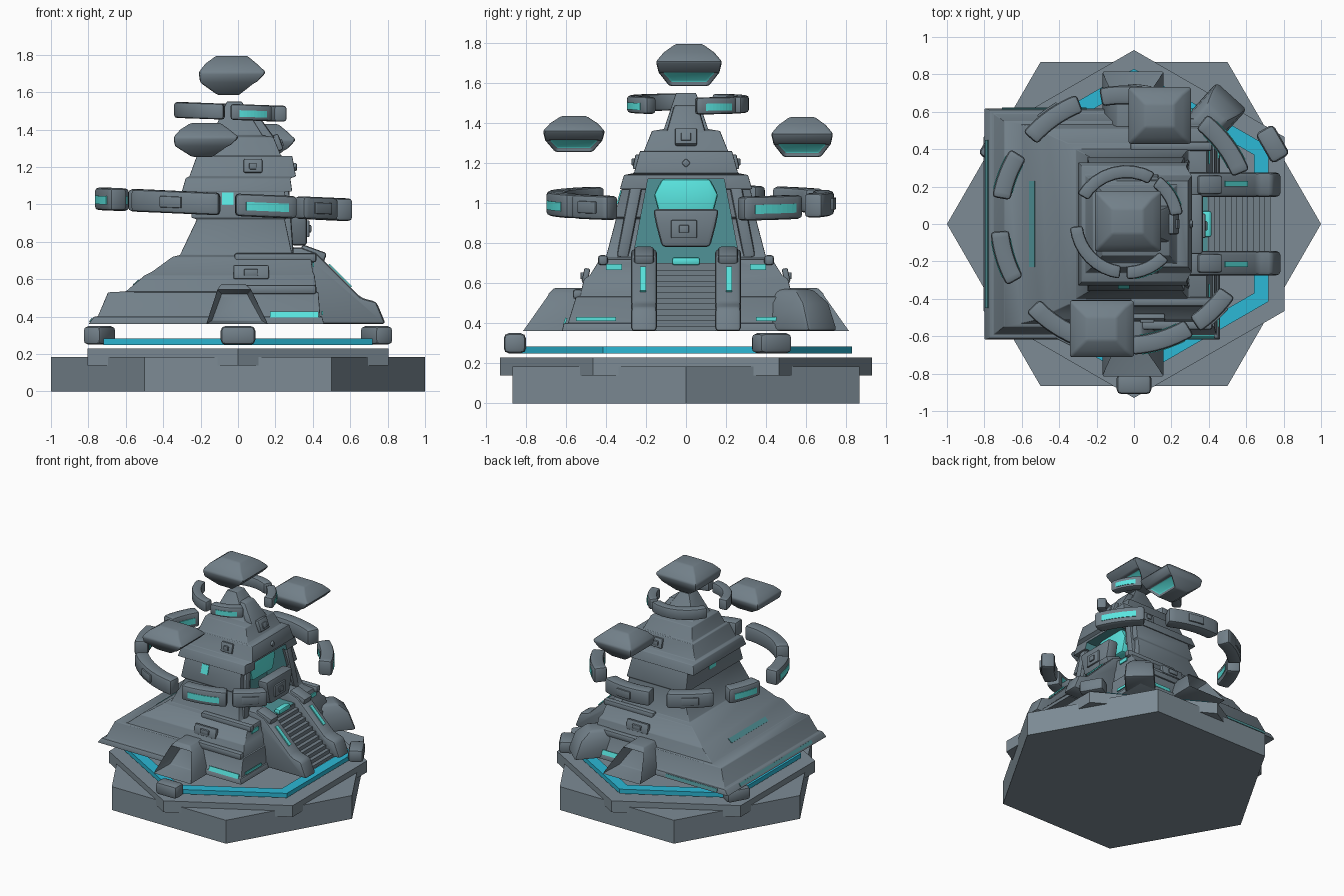
import bpy, bmesh
from math import sin, cos, radians, pi

cube = bpy.data.objects.get("Cube")
if cube:
    bpy.data.objects.remove(cube, do_unlink=True)


def material(name, r, g, b):
    m = bpy.data.materials.new(name)
    m.use_nodes = True
    m.diffuse_color = (r, g, b, 1)
    bsdf = next(n for n in m.node_tree.nodes if n.type == 'BSDF_PRINCIPLED')
    bsdf.inputs["Base Color"].default_value = (r, g, b, 1)
    return m


BASE = material("base grey", 0.205, 0.26, 0.30)
STONE = material("stone grey", 0.168, 0.215, 0.25)
BLUE = material("ring blue", 0.025, 0.48, 0.67)
GLOW = material("turquoise glow", 0.10, 0.78, 0.74)
TEAL = material("dark teal", 0.08, 0.29, 0.31)


def finish(name, bm, mat, bevel=0.0):
    bmesh.ops.recalc_face_normals(bm, faces=bm.faces)
    me = bpy.data.meshes.new(name)
    bm.to_mesh(me)
    bm.free()
    for m in (mat if isinstance(mat, tuple) else (mat,)):
        me.materials.append(m)
    ob = bpy.data.objects.new(name, me)
    bpy.context.collection.objects.link(ob)
    bpy.ops.object.select_all(action='DESELECT')
    ob.select_set(True)
    bpy.context.view_layer.objects.active = ob
    if bevel:
        mod = ob.modifiers.new("Bevel", 'BEVEL')
        mod.width, mod.segments, mod.limit_method = bevel, 2, 'ANGLE'
        bpy.ops.object.modifier_apply(modifier=mod.name)
        bpy.ops.object.shade_smooth_by_angle(angle=radians(32))
    return ob


def loft_mesh(rings):
    """Skin a list of equal rings and cap both ends."""
    bm = bmesh.new()
    vs = [[bm.verts.new(p) for p in ring] for ring in rings]
    n = len(vs[0])
    for a, b in zip(vs, vs[1:]):
        for i in range(n):
            j = (i + 1) % n
            bm.faces.new((a[i], a[j], b[j], b[i]))
    bm.faces.new(vs[0])
    bm.faces.new(vs[-1])
    bmesh.ops.recalc_face_normals(bm, faces=bm.faces)
    return bm


def loft(name, rings, mat=STONE, bevel=0.0):
    return finish(name, loft_mesh(rings), mat, bevel)


def rect(z, x0, x1, y0, y1):
    return [(x0, y0, z), (x1, y0, z), (x1, y1, z), (x0, y1, z)]


def hexagon(name, r, start, z0, z1, mat):
    ring = lambda z: [(r * cos(start + i * pi / 3), r * sin(start + i * pi / 3), z) for i in range(6)]
    return loft(name, [ring(z0), ring(z1)], mat)


def arc(name, centre, r, a0, a1, z, w, h, mat=STONE, steps=8, tilt=0.0, bevel=0.0):
    """Curved bar of box section; tilt lowers it toward +x."""
    rings = []
    for i in range(steps + 1):
        a = radians(a0 + (a1 - a0) * i / steps)
        zz = z - tilt * cos(a)
        rings.append([(centre[0] + (r + dr * w / 2) * cos(a), centre[1] + (r + dr * w / 2) * sin(a),
                       zz + dz * h / 2) for dr, dz in ((-1, -1), (1, -1), (1, 1), (-1, 1))])
    return loft(name, rings, mat, bevel)


def box(name, loc, size, mat=STONE, rot=(0, 0, 0), bevel=0.0):
    bm = bmesh.new()
    bmesh.ops.create_cube(bm, size=1)
    bmesh.ops.scale(bm, vec=size, verts=bm.verts)
    ob = finish(name, bm, mat, bevel)
    ob.location = loc
    ob.rotation_euler = [radians(a) for a in rot]
    return ob


# Hexagonal base, floating blue ring and its three clamps
hexagon("base_slab", 1.0, 0, 0, 0.185, BASE)
hexagon("upper_slab", 0.93, pi / 2, 0.14, 0.23, BASE)
arc("blue_ring", (0, 0), 0.785, 90, 450, 0.267, 0.09, 0.035, BLUE, steps=6)
for a in (-90, 30, 150):
    box("ring_clamp", (0.855 * cos(radians(a)), 0.855 * sin(radians(a)), 0.30),
        (0.11, 0.185, 0.10), rot=(0, 0, a), bevel=0.025)

# Stepped temple body: height, back x, front x, half depth
tiers = [
    (0.36, -0.80, 0.46, 0.62), (0.40, -0.77, 0.45, 0.61), (0.40, -0.75, 0.44, 0.59),
    (0.53, -0.695, 0.43, 0.55), (0.535, -0.60, 0.42, 0.53), (0.62, -0.50, 0.41, 0.51),
    (0.64, -0.46, 0.40, 0.48), (0.72, -0.35, 0.39, 0.43), (0.73, -0.31, 0.29, 0.40),
    (0.92, -0.22, 0.25, 0.35), (0.93, -0.25, 0.27, 0.36), (1.07, -0.24, 0.25, 0.32),
    (1.07, -0.30, 0.29, 0.33), (1.14, -0.28, 0.28, 0.31), (1.15, -0.26, 0.31, 0.26),
    (1.26, -0.22, 0.29, 0.23), (1.26, -0.20, 0.23, 0.21), (1.36, -0.17, 0.19, 0.17),
    (1.37, -0.14, 0.13, 0.11), (1.55, -0.06, 0.02, 0.05)]
body = loft("temple_body", [rect(z, a, b, -d, d) for z, a, b, d in tiers], STONE, 0.008)

# Doorway cut into the stair side
door = lambda x: [(x, -0.27, 0.70), (x, 0.27, 0.70), (x, 0.19, 1.12), (x, -0.19, 1.12)]
cutter = loft("doorway_cutter", [door(0.08), door(0.7)], TEAL)
cutter.hide_render = True
bpy.context.view_layer.objects.active = body
cut = body.modifiers.new("Doorway", 'BOOLEAN')
cut.object, cut.operation, cut.solver = cutter, 'DIFFERENCE', 'EXACT'
cut.material_mode = 'TRANSFER'
bpy.ops.object.modifier_apply(modifier=cut.name)
bpy.data.objects.remove(cutter, do_unlink=True)


def shield(x, z0, z1, w_low, w_mid, w_top):
    zm = z0 + (z1 - z0) * 0.6
    return [(x, -w_low, z0), (x, w_low, z0), (x, w_mid, zm), (x, w_top, z1), (x, -w_top, z1), (x, -w_mid, zm)]


# Glowing window, floating door panel and threshold light
loft("door_window", [shield(x, 0.93, 1.12, 0.13, 0.16, 0.12) for x in (0.10, 0.22)], GLOW, 0.015)
loft("door_panel", [shield(x, 0.78, 0.97, 0.12, 0.15, 0.165) for x in (0.28, 0.37)], STONE, 0.02)
box("door_emblem_plate", (0.372, -0.01, 0.87), (0.02, 0.13, 0.09), bevel=0.006)
box("door_emblem_core", (0.382, -0.01, 0.87), (0.02, 0.05, 0.04), bevel=0.005)
box("threshold_light", (0.39, 0, 0.71), (0.05, 0.14, 0.04), GLOW, bevel=0.012)

# Staircase
count = 12
for i in range(count):
    top = 0.385 + 0.31 * i / (count - 1)
    front = 0.73 - 0.33 * i / (count - 1)
    box("stair_step", ((front + 0.34) / 2, 0, (top + 0.36) / 2), (front - 0.34, 0.30, top - 0.36))

# Things on both sides of the stairs
rail = [(0.25, 0.36), (0.79, 0.36), (0.74, 0.48), (0.66, 0.50), (0.42, 0.74), (0.34, 0.77), (0.25, 0.77)]
for s in (-1, 1):
    loft("stair_rail", [[(x, s * y, z) for x, z in rail] for y in (0.145, 0.275)], STONE, 0.02)
    box("rail_cap", (0.40, s * 0.21, 0.735), (0.14, 0.10, 0.06), rot=(0, 20, 0), bevel=0.015)
    box("rail_light", (0.547, s * 0.215, 0.62), (0.17, 0.03, 0.008), GLOW, (0, 45, 0))
    box("terrace_light", (0.402, s * 0.36, 0.68), (0.008, 0.08, 0.03), GLOW)
    box("terrace_strip", (0.451, s * 0.45, 0.42), (0.008, 0.20, 0.02), GLOW)
    box("door_buttress", (0.25, s * 0.28, 0.92), (0.07, 0.06, 0.40), rot=(s * 11, -4, 0), bevel=0.015)

# Side porches with a recessed dark opening
for s in (-1, 1):
    bm = loft_mesh([rect(0.36, -0.17, 0.16, s * 0.82, s * 0.42),
                    rect(0.545, -0.11, 0.07, s * 0.69, s * 0.42),
                    rect(0.575, -0.09, 0.04, s * 0.66, s * 0.42)])
    front = max((f for f in bm.faces if f.calc_center_median().z < 0.5), key=lambda f: f.normal.y * s)
    bmesh.ops.inset_region(bm, faces=[front], thickness=0.035)
    bmesh.ops.translate(bm, vec=(0, -s * 0.16, 0), verts=front.verts)
    finish("side_porch", bm, STONE, 0.008)
    box("porch_side_light", (0.30, s * 0.603, 0.41), (0.26, 0.01, 0.035), GLOW, (s * 18, 0, 0))
    # Emblem panels and bars on the terraces
    for x, y, z, w in ((0.07, 0.50, 0.637, 0.19), (0.08, 0.245, 1.205, 0.10)):
        box("wall_panel", (x, s * y, z), (w, 0.03, 0.075), rot=(s * 12, 0, 0), bevel=0.008)
        box("wall_panel_core", (x, s * (y + 0.012), z), (w * 0.4, 0.03, 0.035), bevel=0.005)
    for y, z in ((0.54, 0.545), (0.415, 0.715)):
        box("terrace_bar", (0.20, s * y, z), (0.44, 0.05, 0.05), bevel=0.015)

# Diagonal corner shelter beside the stairs
shelter = loft("corner_shelter", [rect(0.36, -0.20, 0.16, -0.11, 0.11), rect(0.50, -0.20, 0.11, -0.10, 0.10),
                                  rect(0.57, -0.20, 0.03, -0.07, 0.07)], STONE, 0.02)
shelter.location, shelter.rotation_euler = (0.42, 0.57, 0), (0, 0, radians(48))

# Slits and windows on the walls
box("wall_slit", (-0.055, -0.333, 1.03), (0.06, 0.009, 0.07), GLOW, (-16, 0, 0))
box("rear_slit", (-0.545, 0, 0.582), (0.04, 0.46, 0.008), TEAL, (0, -42, 0))
box("rear_low_strip", (-0.786, 0, 0.382), (0.008, 0.90, 0.024), TEAL, (0, 37, 0))
box("rear_side_strip", (-0.48, 0.616, 0.382), (0.45, 0.008, 0.024), TEAL, (14, 0, 0))
box("rear_window", (-0.244, 0.02, 1.03), (0.009, 0.08, 0.05), GLOW, (0, 4, 0))

# Upper details on the stair side
box("upper_panel", (0.21, 0, 1.33), (0.04, 0.11, 0.09), rot=(0, -20, 0), bevel=0.01)
box("upper_panel_core", (0.23, 0, 1.33), (0.02, 0.05, 0.04), rot=(0, -20, 0), bevel=0.005)
loft("crown_wedge", [rect(1.35, 0, 0.20, -0.10, 0.10), rect(1.49, 0, 0.10, -0.06, 0.06)], STONE, 0.015)
box("lintel_stud", (0.30, 0, 1.20), (0.03, 0.035, 0.035), rot=(45, 0, 0), bevel=0.008)

# Large broken ring: start angle, end angle, lit
CENTRE = (-0.05, 0.02)
for a0, a1, lit in ((111, 139, 0), (148, 170, 1), (185, 209, 1), (223, 266, 0),
                    (273, 301, 1), (304, 325, 0), (22, 52, 1), (66, 101, 0)):
    arc("ring_segment", CENTRE, 0.67, a0, a1, 1.0, 0.10, 0.12, tilt=0.03, bevel=0.02)
    pad = (a1 - a0) * 0.16
    if lit:
        for r in (0.62, 0.72):
            arc("ring_light", CENTRE, r, a0 + pad, a1 - pad, 0.995, 0.008, 0.045, GLOW, tilt=0.03)
    else:
        mid = (a0 + a1) / 2
        arc("ring_plate", CENTRE, 0.72, mid - 5, mid + 5, 1.0, 0.02, 0.06, tilt=0.03, bevel=0.005)

# Small broken ring around the peak
for a0, a1, lit in ((60, 150, 0), (185, 263, 0), (270, 318, 1), (8, 54, 1)):
    arc("crown_segment", (-0.04, 0.01), 0.27, a0, a1, 1.495, 0.07, 0.085, tilt=0.01, bevel=0.015)
    if lit:
        arc("crown_light", (-0.04, 0.01), 0.305, a0 + 9, a1 - 9, 1.488, 0.008, 0.035, GLOW, tilt=0.01)


def floating_stone(x, y, z, length, width, height):
    """Faceted stone, flat on top, with a lit inset under its stair-side brow."""
    shape = ((-0.5, -0.22, 0.12, 0.30), (-0.18, -0.48, 0.36, 0.46), (0.08, -0.5, 0.5, 0.5),
             (0.30, -0.40, 0.36, 0.38), (0.5, -0.24, 0.22, 0.20))
    bm = loft_mesh([rect(z + c * height, x + a * length, x + b * length, y - w * width, y + w * width)
                    for c, a, b, w in shape])
    low = [f for f in bm.faces if f.calc_center_median().z < z - 0.2 * height and f.normal.z > -0.95]
    end = max(low, key=lambda f: f.normal.x)
    bmesh.ops.inset_region(bm, faces=[end], thickness=0.022)
    bmesh.ops.translate(bm, vec=(-0.02, 0, 0.01), verts=end.verts)
    end.material_index = 1
    finish("floating_stone", bm, (STONE, GLOW), 0.012)


floating_stone(-0.03, 0.015, 1.69, 0.36, 0.33, 0.21)
floating_stone(-0.17, -0.56, 1.345, 0.35, 0.31, 0.18)
floating_stone(0.14, 0.58, 1.33, 0.34, 0.31, 0.20)
